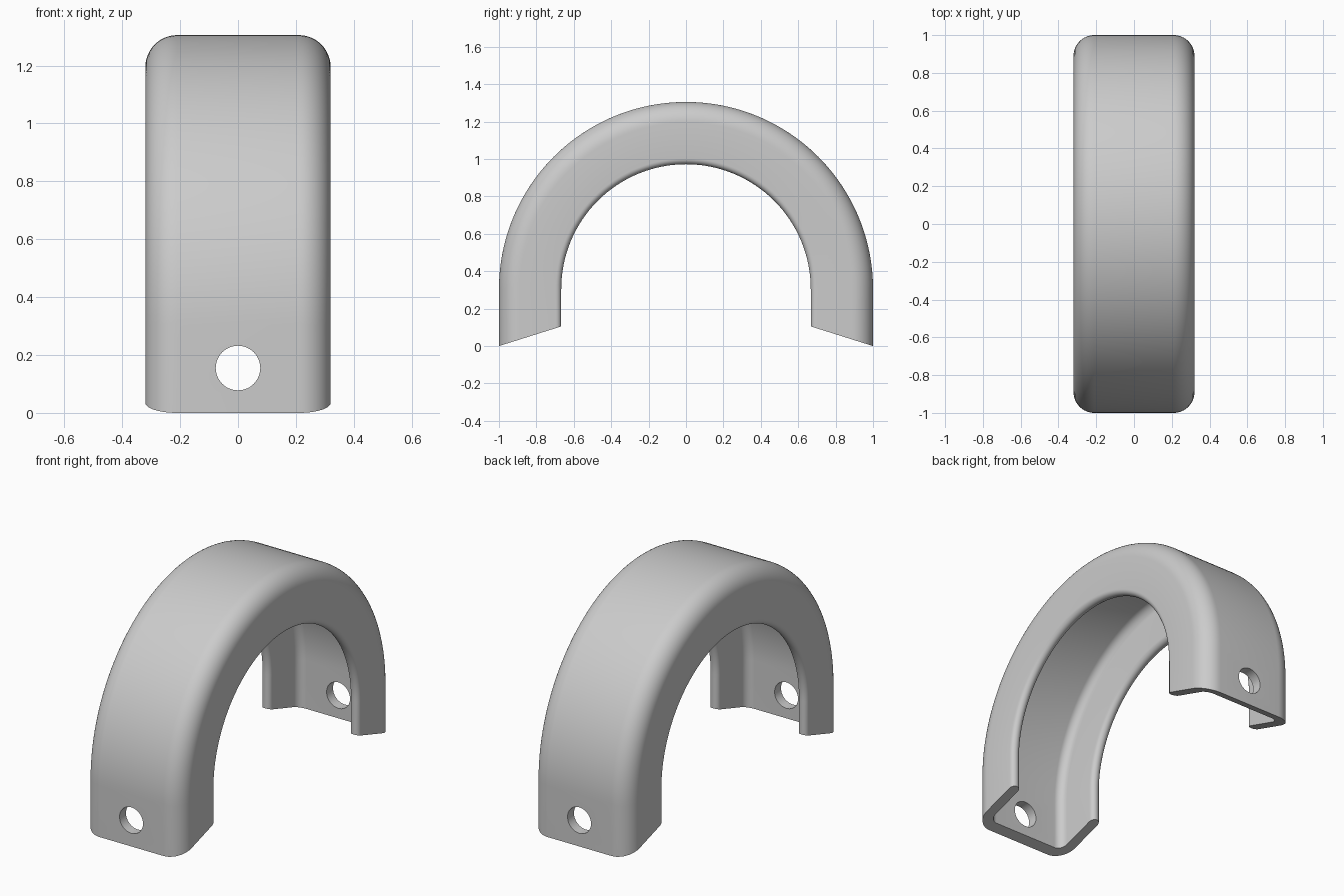
import bpy, bmesh
from math import sin, cos, pi, radians
from mathutils import Matrix

cube = bpy.data.objects.get("Cube")
if cube:
    bpy.data.objects.remove(cube, do_unlink=True)

HALF_WIDTH, WALL, FILLET = 0.32, 0.06, 0.11
LIP_RADIUS, CENTRE_Z = 0.667, 0.305
END_SLOPE = 0.315
HOLE_Z, HOLE_RADIUS = 0.155, 0.077

grey = bpy.data.materials.new("plain grey")
grey.use_nodes = True
colour = (0.6, 0.6, 0.6, 1)
grey.diffuse_color = colour
grey.node_tree.nodes["Principled BSDF"].inputs["Base Color"].default_value = colour


def arc(cx, cy, radius, start, end, steps=12):
    angles = [radians(start + (end - start) * i / steps) for i in range(steps + 1)]
    return [(cx + radius * cos(a), cy + radius * sin(a)) for a in angles]


# Channel cross-section as (x, distance from the arch axis), open inward
corner = (HALF_WIDTH - FILLET, 1 - FILLET)
half = arc(*corner, FILLET - WALL, 90, 0)
half += arc(HALF_WIDTH - WALL / 2, LIP_RADIUS + WALL / 2, WALL / 2, 180, 360)
half += arc(*corner, FILLET, 0, 90)
profile = half + [(-x, r) for x, r in reversed(half)]

# Sweep: slanted foot, half circle, slanted foot
bm = bmesh.new()


def foot(side):
    return [bm.verts.new((x, side * r, END_SLOPE * (1 - r))) for x, r in profile]


STEPS = 96
rings = [foot(-1)]
for i in range(STEPS + 1):
    a = pi * i / STEPS
    rings.append([bm.verts.new((x, -r * cos(a), CENTRE_Z + r * sin(a))) for x, r in profile])
rings.append(foot(1))

n = len(profile)
for low, high in zip(rings, rings[1:]):
    for j in range(n):
        k = (j + 1) % n
        bm.faces.new((low[j], low[k], high[k], high[j]))
bm.faces.new(rings[0])
bm.faces.new(rings[-1])
bmesh.ops.recalc_face_normals(bm, faces=bm.faces)
mesh = bpy.data.meshes.new("arched_channel")
bm.to_mesh(mesh)
bm.free()
mesh.materials.append(grey)
channel = bpy.data.objects.new("arched_channel", mesh)
bpy.context.collection.objects.link(channel)

# Bolt hole through both legs
bm = bmesh.new()
bmesh.ops.create_cone(bm, cap_ends=True, segments=48, radius1=HOLE_RADIUS,
                      radius2=HOLE_RADIUS, depth=3,
                      matrix=Matrix.Translation((0, 0, HOLE_Z)) @ Matrix.Rotation(pi / 2, 4, 'X'))
cut_mesh = bpy.data.meshes.new("hole_cutter")
bm.to_mesh(cut_mesh)
bm.free()
cut_mesh.materials.append(grey)
cutter = bpy.data.objects.new("hole_cutter", cut_mesh)
bpy.context.collection.objects.link(cutter)
cutter.hide_render = True

holes = channel.modifiers.new("bolt_holes", 'BOOLEAN')
holes.operation = 'DIFFERENCE'
holes.solver = 'EXACT'
holes.object = cutter

bpy.ops.object.select_all(action='DESELECT')
channel.select_set(True)
bpy.context.view_layer.objects.active = channel
bpy.ops.object.modifier_apply(modifier=holes.name)
bpy.data.objects.remove(cutter, do_unlink=True)
bpy.ops.object.shade_smooth_by_angle(angle=radians(30))
